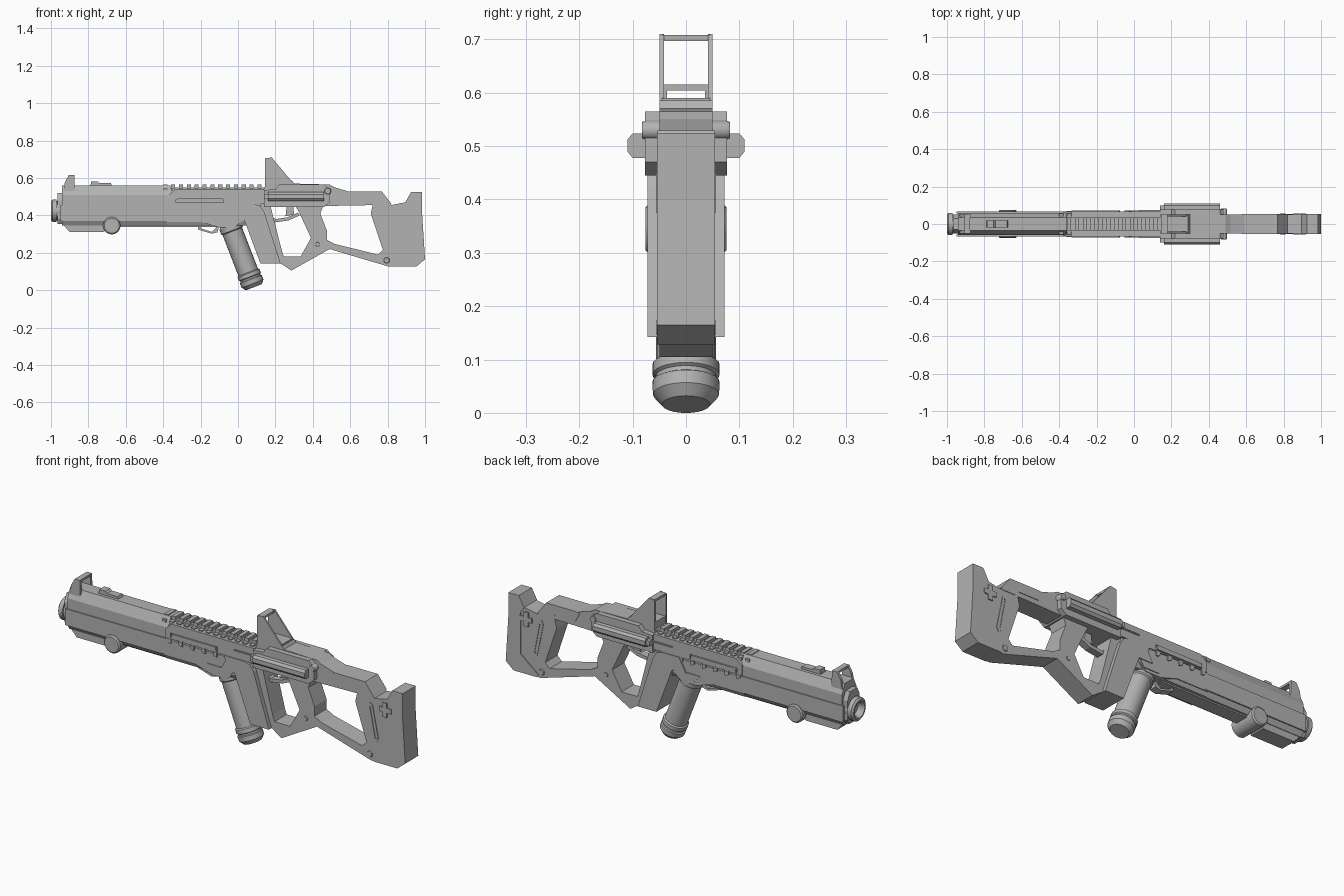
import bpy, bmesh, math
from mathutils import Vector

if "Cube" in bpy.data.objects:
    bpy.data.objects.remove(bpy.data.objects["Cube"])

grey = bpy.data.materials.new("plain grey")
grey.use_nodes = True
grey.diffuse_color = (0.45, 0.45, 0.45, 1)
grey.node_tree.nodes["Principled BSDF"].inputs["Base Color"].default_value = (0.45, 0.45, 0.45, 1)


def finish(name, bm):
    bmesh.ops.recalc_face_normals(bm, faces=bm.faces[:])
    mesh = bpy.data.meshes.new(name)
    bm.to_mesh(mesh)
    bm.free()
    mesh.materials.append(grey)
    obj = bpy.data.objects.new(name, mesh)
    bpy.context.collection.objects.link(obj)
    return obj


def prism(name, outline, a, b, holes=(), axis="y"):
    """Extrude an outline with holes: (x, z) along y, or (y, z) along x."""
    bm = bmesh.new()
    edges = []
    for loop in [outline, *holes]:
        vs = [bm.verts.new((u, a, v) if axis == "y" else (a, u, v)) for u, v in loop]
        edges += [bm.edges.new((vs[i - 1], vs[i])) for i in range(len(vs))]
    bmesh.ops.triangle_fill(bm, edges=edges, use_beauty=True)
    new = bmesh.ops.extrude_face_region(bm, geom=bm.faces[:])["geom"]
    shift = (0, b - a, 0) if axis == "y" else (b - a, 0, 0)
    bmesh.ops.translate(bm, vec=shift, verts=[g for g in new if isinstance(g, bmesh.types.BMVert)])
    return finish(name, bm)


def slab(name, outline, half, holes=()):
    return prism(name, outline, -half, half, holes)


def rect(x0, x1, z0, z1):
    return [(x0, z0), (x1, z0), (x1, z1), (x0, z1)]


def mirrored(half):
    """Close a half section (y, z), listed bottom to top, across y = 0."""
    return half + [(-y, z) for y, z in reversed(half)]


def lathe(name, profile, origin, direction, seg=24):
    """Turn (distance, radius) points about an axis."""
    bm = bmesh.new()
    turn = Vector((0, 0, 1)).rotation_difference(Vector(direction).normalized())
    rings = []
    for d, r in profile:
        ring = []
        for i in range(seg):
            t = math.tau * i / seg
            p = Vector((r * math.cos(t), r * math.sin(t), d))
            ring.append(bm.verts.new(turn @ p + Vector(origin)))
        rings.append(ring)
    for lo, hi in zip(rings, rings[1:]):
        for i in range(seg):
            bm.faces.new((lo[i - 1], lo[i], hi[i], hi[i - 1]))
    bm.faces.new(rings[0])
    bm.faces.new(rings[-1])
    obj = finish(name, bm)
    bpy.context.view_layer.objects.active = obj
    bpy.ops.object.select_all(action="DESELECT")
    obj.select_set(True)
    bpy.ops.object.shade_smooth_by_angle(angle=math.radians(30))
    return obj


def pin(name, x, z, r, half, seg=20):
    c = half * 0.92
    return lathe(name, [(-half, r * .85), (-c, r), (c, r), (half, r * .85)], (x, 0, z), (0, 1, 0), seg)


# Front end: muzzle ring, front cap, long chamfered housing
lathe("muzzle", [(.07, .035), (.012, .035), (0, .042), (0, .05), (.008, .06), (.03, .06),
                 (.03, .052), (.07, .052)], (-1, 0, .425), (1, 0, 0))
prism("front_cap", mirrored([(.035, .355), (.05, .38), (.05, .48), (.03, .52)]), -.965, -.93, axis="x")
prism("barrel_housing", mirrored([(.045, .345), (.06, .37), (.06, .51), (.036, .56)]), -.94, -.36, axis="x")
for side in (-1, 1):
    prism("housing_strip", rect(-.95, -.36, .37, .455), side * .055, side * .066)
slab("under_barrel_block", [(-.935, .38), (-.93, .345), (-.9, .31), (-.72, .31), (-.68, .35), (-.68, .38)], .042)
slab("under_barrel_rail", rect(-.66, -.1, .338, .36), .035)
pin("cross_cylinder", -.675, .345, .047, .076)
slab("top_catch", [(-.79, .55), (-.785, .582), (-.75, .582), (-.74, .572), (-.68, .572), (-.67, .55)], .02)

# Front sight arch
for side in (-1, 1):
    prism("front_sight_ear", [(-.94, .5), (-.925, .58), (-.905, .615), (-.875, .615), (-.872, .5)],
          side * .036, side * .05)
slab("front_sight_bar", rect(-.905, -.876, .604, .615), .04)

# Receiver with raised side panels, bars and notches
prism("receiver", mirrored([(.05, .345), (.062, .37), (.062, .5), (.04, .54)]), -.38, .12, axis="x")
slab("receiver_lower", [(-.38, .45), (-.38, .365), (-.2, .365), (-.1, .335), (-.02, .335), (.06, .4), (.06, .45)], .064)
slab("side_panel", [(-.37, .46), (-.37, .51), (-.335, .54), (.14, .54), (.14, .46)], .068,
     [rect(-.34, -.07, .465, .492)])
slab("side_bar", [(-.335, .468), (-.335, .485), (-.32, .49), (-.08, .49), (-.075, .468)], .073)
for i in range(6):
    x = -.36 + i * .066
    slab("panel_notch", [(x, .46), (x, .445), (x + .012, .437), (x + .022, .437), (x + .022, .46)], .07)
slab("charging_slot", rect(.03, .15, .5, .506), .074)

# Top rail
slab("top_rail", rect(-.41, .15, .53, .55), .034)
for i in range(13):
    x = -.4 + i * .042
    slab("rail_tooth", rect(x, x + .022, .545, .564), .034)
    for side in (-1, 1):
        prism("rail_side_tooth", rect(x, x + .022, .53, .545), side * .03, side * .055)

# Tilted fore grip with ringed end cap
axis = Vector((.36, 0, -.933))
end = Vector((.085, 0, .016))
lathe("fore_grip", [(0, .045), (.02, .062), (.045, .063), (.048, .057), (.056, .057), (.06, .063), (.08, .063),
                    (.085, .056), (.32, .056), (.325, .062), (.35, .062), (.36, .055), (.42, .045)], end, -axis, 24)
slab("grip_mount", [(-.13, .39), (.02, .39), (0, .35), (-.09, .35)], .068)
slab("release_lever", [(-.215, .345), (-.215, .325), (-.14, .302), (-.11, .31), (-.1, .345)], .02,
     [[(-.2, .338), (-.2, .331), (-.14, .312), (-.115, .338)]])

# Magazine well
slab("magazine_well", [(-.01, .46), (.09, .46), (.12, .45), (.14, .42), (.228, .142), (.12, .142), (.03, .385),
                       (-.05, .385)], .072)

# Rear frame: magazine spine, pistol grip and skeleton stock in one outline
trigger_hole = [(.175, .445), (.31, .445), (.325, .42), (.39, .28), (.335, .18), (.245, .18), (.235, .21)]
stock_hole = [(.455, .45), (.72, .455), (.71, .41), (.775, .215), (.75, .19), (.515, .248), (.475, .27),
              (.475, .32), (.44, .41)]
slab("rear_frame", [(.1, .53), (.1, .2), (.23, .142), (.285, .105), (.49, .22), (.8, .128), (.92, .128),
                    (.92, .48), (.895, .47), (.82, .455), (.765, .525), (.6, .525), (.5, .555)], .05,
     [trigger_hole, stock_hole])
slab("butt_pad", [(.81, .14), (.82, .128), (.955, .128), (1, .165), (.985, .4), (.985, .525), (.925, .525),
                  (.895, .47), (.915, .44), (.915, .225)], .054)
slab("cheek_cover", [(.575, .525), (.6, .478), (.715, .478), (.74, .455), (.81, .455), (.82, .462),
                     (.768, .529), (.6, .529)], .053)
slab("stock_rib", [(.785, .41), (.795, .43), (.81, .42), (.845, .25), (.835, .232), (.82, .24)], .053,
     [[(.795, .41), (.805, .41), (.836, .25), (.826, .25)]])
slab("cross_mark", [(.85, .4), (.87, .4), (.87, .375), (.895, .375), (.895, .4), (.92, .4), (.92, .425),
                    (.895, .425), (.895, .45), (.87, .45), (.87, .425), (.85, .425)], .056)
pin("stock_pin", .795, .16, .016, .055)
pin("grip_pin", .425, .245, .012, .054)

# Trigger and guard
slab("trigger_guard", [(.165, .385), (.2, .363), (.27, .373), (.33, .4), (.32, .415), (.265, .39), (.2, .38),
                       (.17, .4)], .018)
slab("trigger", [(.26, .45), (.255, .4), (.245, .395), (.3, .405), (.295, .45)], .012)

# Upper rear housing with side rails
slab("rear_housing", [(.14, .445), (.46, .445), (.49, .47), (.49, .54), (.46, .565), (.22, .565), (.2, .54),
                      (.14, .535)], .077)
slab("rear_top_cover", [(.14, .55), (.29, .585), (.3, .57), (.49, .565), (.55, .53), (.3, .52), (.14, .52)], .05)
for side in (-1, 1):
    section = [(side * y, z) for y, z in [(.07, .478), (.1, .478), (.11, .49), (.11, .512), (.1, .524), (.07, .524)]]
    prism("side_rail", section, .16, .46, axis="x")
    prism("side_rail_tip", rect(.14, .17, .488, .514), side * .07, side * .1)
pin("hinge_pin", .48, .53, .018, .082)

# Rear sight: two sloped cheeks, top bar and base
for side in (-1, 1):
    prism("sight_cheek", [(.145, .54), (.145, .705), (.18, .71), (.285, .585), (.3, .54)], side * .041, side * .05)
slab("sight_top", rect(.147, .182, .697, .708), .045)
slab("sight_base", rect(.147, .285, .54, .59), .045)
